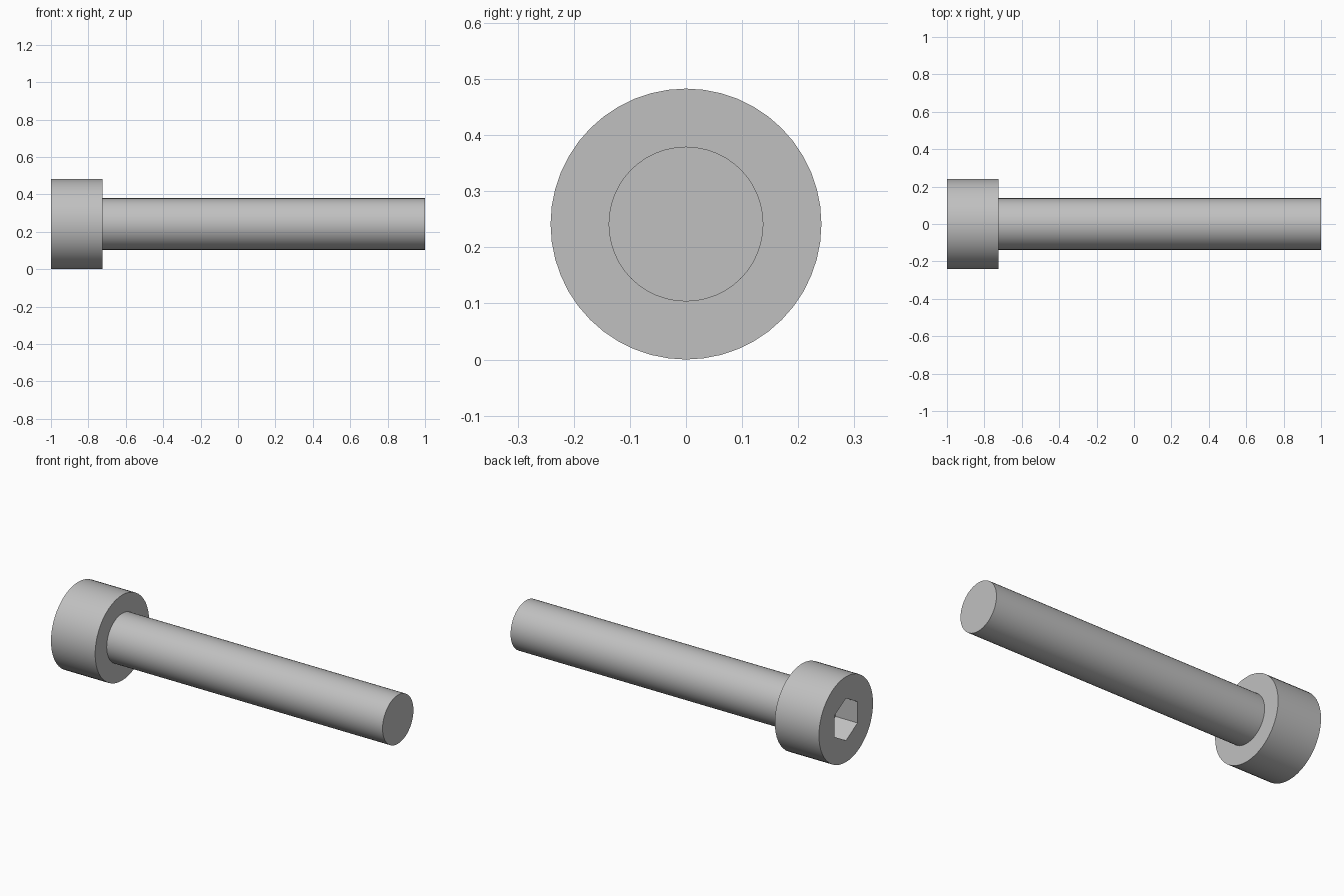
import bpy
import bmesh
import math

cube = bpy.data.objects.get("Cube")
if cube:
    bpy.data.objects.remove(cube, do_unlink=True)

SEGMENTS = 48             # multiple of six, so the socket corners are exact
UNIT = 2 / 29             # head 4 long and 7 wide, shank 25 long and 4 wide
HEAD_R, SHANK_R = 3.5 * UNIT, 2 * UNIT
SOCKET_APOTHEM, SOCKET_DEPTH = 1.5 * UNIT, 2 * UNIT
HEAD_END = -1 + 4 * UNIT


def circle(radius):
    return lambda angle: radius


def hexagon(apothem):
    # Corners point straight up and down
    side = math.pi / 3
    return lambda angle: apothem / math.cos(angle % side - side / 2)


def make_material(name, color):
    mat = bpy.data.materials.new(name)
    mat.use_nodes = True
    mat.diffuse_color = color
    mat.node_tree.nodes["Principled BSDF"].inputs["Base Color"].default_value = color
    return mat


def loft_along_x(name, sections, mat):
    """Join (x, outline) sections in order and cap the first and last."""
    bm = bmesh.new()
    rings = []
    for x, outline in sections:
        ring = []
        for i in range(SEGMENTS):
            angle = math.tau * (i + 0.0) / SEGMENTS
            r = outline(angle)
            ring.append(bm.verts.new((x, r * math.sin(angle), HEAD_R + r * math.cos(angle))))
        rings.append(ring)
    for a, b in zip(rings, rings[1:]):
        for i in range(SEGMENTS):
            j = (i + 1) % SEGMENTS
            bm.faces.new((a[i], a[j], b[j], b[i]))
    bm.faces.new(rings[0])
    bm.faces.new(rings[-1])
    bmesh.ops.recalc_face_normals(bm, faces=bm.faces)

    mesh = bpy.data.meshes.new(name)
    bm.to_mesh(mesh)
    bm.free()
    mesh.materials.append(mat)
    obj = bpy.data.objects.new(name, mesh)
    bpy.context.collection.objects.link(obj)
    bpy.ops.object.select_all(action="DESELECT")
    obj.select_set(True)
    bpy.context.view_layer.objects.active = obj
    bpy.ops.object.shade_smooth_by_angle(angle=math.radians(30))
    return obj


steel = make_material("grey_steel", (0.53, 0.53, 0.53, 1))

# Socket floor, socket mouth, head, shoulder and shank as one closed surface
loft_along_x("socket_head_bolt", [
    (-1 + SOCKET_DEPTH, hexagon(SOCKET_APOTHEM)),
    (-1, hexagon(SOCKET_APOTHEM)),
    (-1, circle(HEAD_R)),
    (HEAD_END, circle(HEAD_R)),
    (HEAD_END, circle(SHANK_R)),
    (1, circle(SHANK_R)),
], steel)
